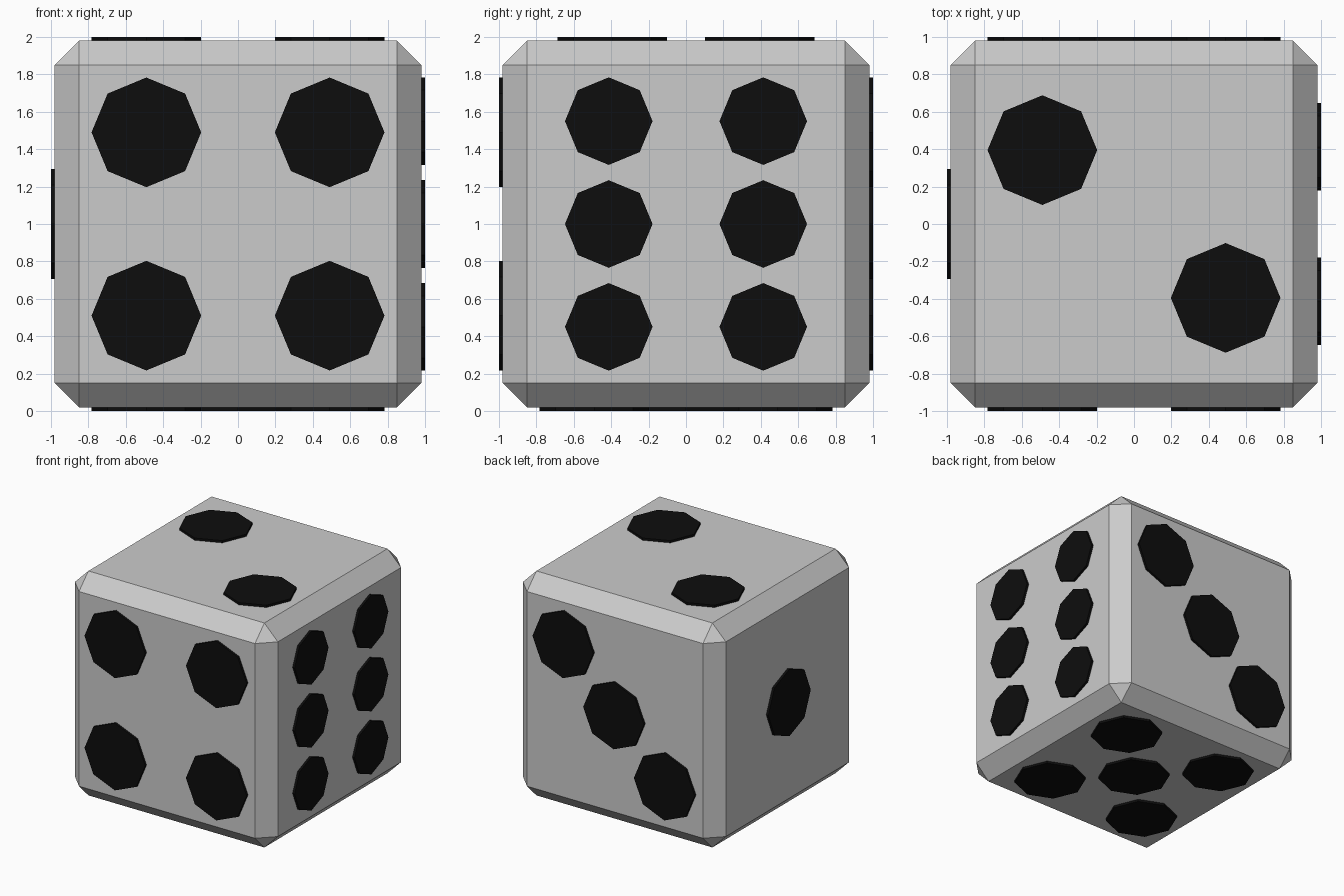
import bpy, bmesh
from math import radians
from mathutils import Matrix, Vector

if "Cube" in bpy.data.objects:
    bpy.data.objects.remove(bpy.data.objects["Cube"])

HALF, CHAMFER = 0.98, 0.13
CENTRE = Vector((0, 0, 1))

black = bpy.data.materials.new("pip_black")
black.diffuse_color = (0.004, 0.004, 0.004, 1)
black.use_nodes = True
black.node_tree.nodes["Principled BSDF"].inputs["Base Color"].default_value = black.diffuse_color


def make_object(name, bm, material=None):
    mesh = bpy.data.meshes.new(name)
    bm.to_mesh(mesh)
    bm.free()
    obj = bpy.data.objects.new(name, mesh)
    bpy.context.collection.objects.link(obj)
    if material:
        mesh.materials.append(material)
    return obj


# Body: cube with flat chamfered edges
bm = bmesh.new()
bmesh.ops.create_cube(bm, size=2 * HALF, matrix=Matrix.Translation(CENTRE))
bmesh.ops.bevel(bm, geom=bm.edges[:], offset=CHAMFER, offset_type='OFFSET',
                segments=1, profile=0.5, affect='EDGES')
make_object("die_body", bm)


def pips(name, right, up, spots, radius=0.293):
    """Raised octagonal discs on the face spanned by right and up."""
    right, up = Vector(right), Vector(up)
    normal = right.cross(up)
    turn = Matrix((right, up, normal)).transposed().to_4x4()
    bm = bmesh.new()
    for u, v in spots:
        place = Matrix.Translation(CENTRE + right * u + up * v + normal * 0.98)
        bmesh.ops.create_cone(bm, cap_ends=True, segments=8, radius1=radius,
                              radius2=radius, depth=0.04, matrix=place @ turn)
    make_object(name, bm, black)


S = 0.49
corners = [(u, v) for u in (-S, S) for v in (-S, S)]
X, Y, Z = (1, 0, 0), (0, 1, 0), (0, 0, 1)

# Spots on each of the six faces
pips("left_one_pip", (0, -1, 0), Z, [(0, 0)])
pips("top_two_pips", X, Y, [(-S, 0.395), (S, -0.395)])
pips("back_three_pips", (-1, 0, 0), Z, [(-S, S), (0, 0), (S, -S)])
pips("front_four_pips", X, Z, corners)
pips("bottom_five_pips", X, (0, -1, 0), corners + [(0, 0)])
pips("right_six_pips", Y, Z,
     [(u, v) for u in (-0.413, 0.413) for v in (-0.55, 0, 0.55)], 0.234)
